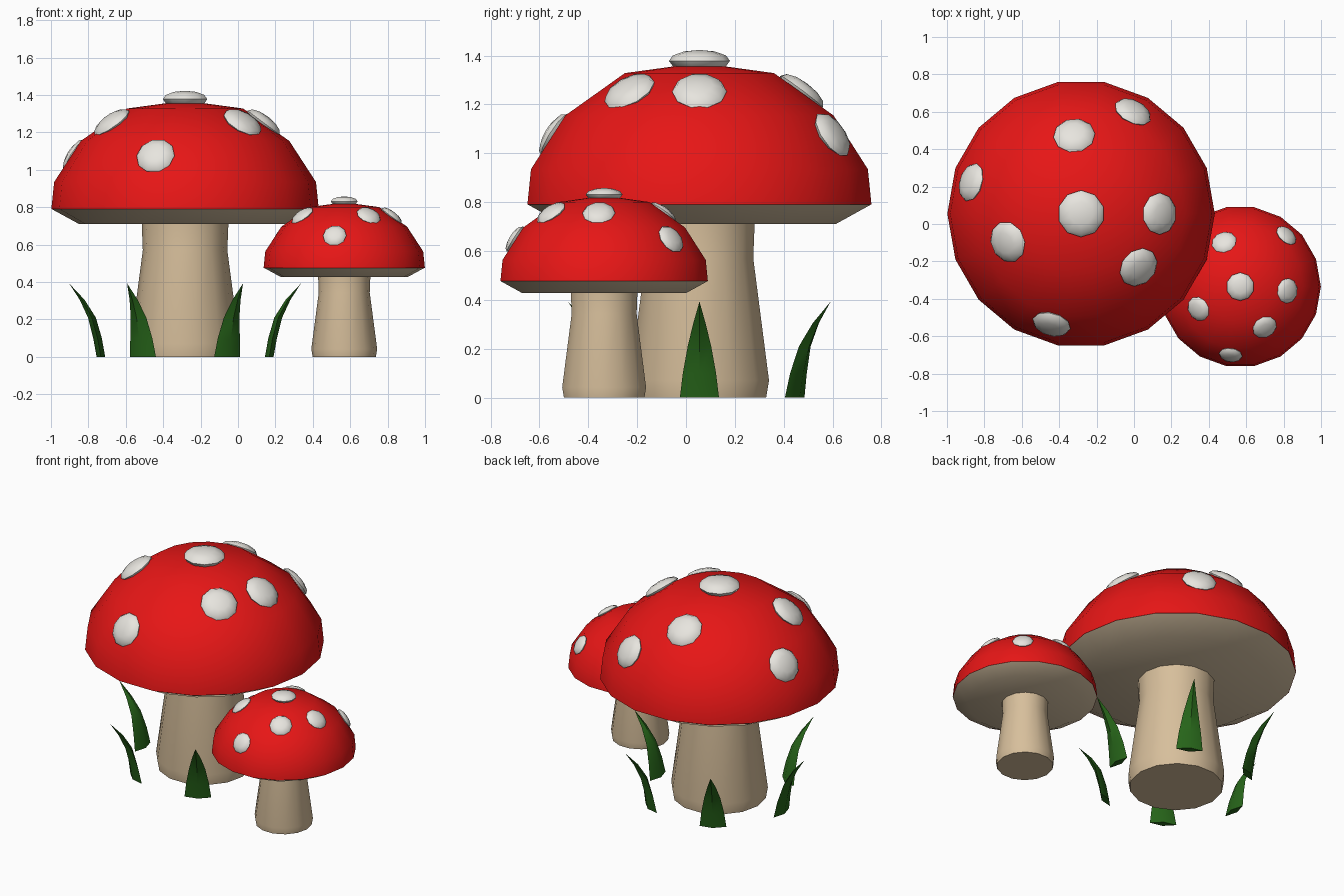
import bpy, bmesh, math
from mathutils import Matrix, Vector

if "Cube" in bpy.data.objects:
    bpy.data.objects.remove(bpy.data.objects["Cube"])


def material(name, rgb):
    m = bpy.data.materials.new(name)
    m.diffuse_color = (*rgb, 1)
    m.use_nodes = True
    m.node_tree.nodes["Principled BSDF"].inputs["Base Color"].default_value = m.diffuse_color
    return m


RED = material("cap_red", (0.8, 0.008, 0.008))
WHITE = material("spot_white", (0.84, 0.82, 0.77))
STEM = material("stem_tan", (0.68, 0.52, 0.33))
GILL = material("gill_cream", (0.70, 0.56, 0.38))
GREEN = material("grass_green", (0.02, 0.13, 0.01))


def finish(name, bm, mat, angle=40):
    bmesh.ops.recalc_face_normals(bm, faces=bm.faces)
    me = bpy.data.meshes.new(name)
    bm.to_mesh(me)
    bm.free()
    me.materials.append(mat)
    me.shade_smooth()
    me.set_sharp_from_angle(angle=math.radians(angle))
    ob = bpy.data.objects.new(name, me)
    bpy.context.collection.objects.link(ob)
    return ob


def loft(bm, rings):
    """Bridge rings of equal count; a one-point ring becomes a tip, an open end is capped."""
    rings = [[bm.verts.new(p) for p in r] for r in rings]
    for a, b in zip(rings, rings[1:]):
        n = max(len(a), len(b))
        for i in range(n):
            j = (i + 1) % n
            if len(b) == 1:
                bm.faces.new((a[i], a[j], b[0]))
            elif len(a) == 1:
                bm.faces.new((a[0], b[j], b[i]))
            else:
                bm.faces.new((a[i], a[j], b[j], b[i]))
    for r in (rings[0], rings[-1]):
        if len(r) > 1:
            bm.faces.new(r)


def lathe(name, profile, sides, mat, frame):
    rings = []
    for r, z in profile:
        n = sides if r > 0 else 1
        rings.append([(r * math.cos(math.tau * i / n), r * math.sin(math.tau * i / n), z)
                      for i in range(n)])
    bm = bmesh.new()
    loft(bm, rings)
    bm.transform(frame)
    return finish(name, bm, mat)


def mushroom(prefix, x, y, scale, spots):
    frame = Matrix.Translation((x, y, 0)) @ Matrix.Scale(scale, 4)
    lathe(prefix + "_stem", [(0.28, 0), (0.292, 0.07), (0.226, 0.57), (0.232, 0.72)],
          14, STEM, frame)
    lathe(prefix + "_gills", [(0, 0.71), (0.566, 0.71), (0.713, 0.79), (0, 0.80)],
          18, GILL, frame)
    lathe(prefix + "_cap", [(0.715, 0.79), (0.70, 0.935), (0.557, 1.155),
                            (0.31, 1.328), (0, 1.37)], 18, RED, frame)
    # flattened spots: a crown spot, then an upper and a lower band
    for i, (band, deg) in enumerate([("crown", 0)] + spots):
        dist, z, tilt, size = {"crown": (0, 1.378, 0, 0.125),
                               "upper": (0.42, 1.252, 37, 0.112),
                               "lower": (0.61, 1.075, 58, 0.105)}[band]
        bm = bmesh.new()
        bmesh.ops.create_uvsphere(bm, u_segments=10, v_segments=6, radius=1)
        bm.transform(frame @ Matrix.Rotation(math.radians(deg), 4, 'Z')
                     @ Matrix.Translation((dist, 0, z))
                     @ Matrix.Rotation(math.radians(tilt), 4, 'Y')
                     @ Matrix.Diagonal((size, size, size * 0.36, 1)))
        finish(f"{prefix}_spot_{i}", bm, WHITE, 60)


mushroom("large", -0.283, 0.055, 1.0,
         [("upper", 0), ("upper", 95), ("upper", 201), ("upper", 317),
          ("lower", 63), ("lower", 164), ("lower", 255)])
mushroom("small", 0.568, -0.335, 0.603,
         [("upper", -5), ("upper", 110), ("upper", 208), ("upper", 301),
          ("lower", 48), ("lower", 155), ("lower", 262)])

# six curved grass blades around the large stem
for k in range(6):
    rings = []
    for out, z, w, t in [(0.45, 0, 0.08, 0.023), (0.468, 0.1, 0.068, 0.023),
                         (0.498, 0.21, 0.048, 0.021), (0.55, 0.305, 0.025, 0.013)]:
        rings.append([(out + t, 0, z), (out, w, z), (out - t, 0, z), (out, -w, z)])
    rings.append([(0.62, 0, 0.393)])
    bm = bmesh.new()
    loft(bm, rings)
    bm.transform(Matrix.Translation((-0.283, 0.055, 0))
                 @ Matrix.Rotation(math.radians(60 * k), 4, 'Z'))
    finish(f"grass_blade_{k}", bm, GREEN)
